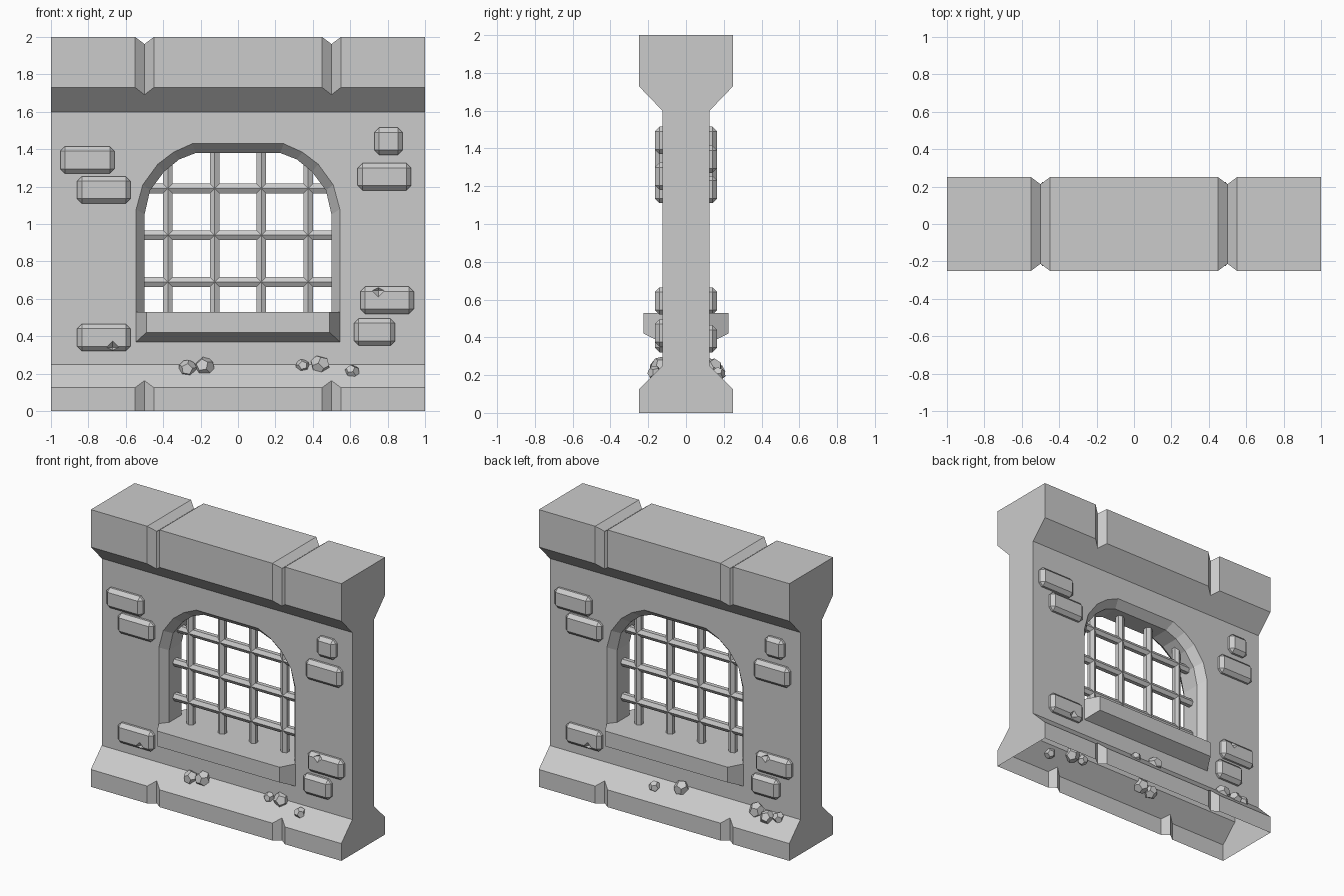
import bpy, bmesh, math, random
from mathutils import Vector, Matrix

if "Cube" in bpy.data.objects:
    bpy.data.objects.remove(bpy.data.objects["Cube"])

random.seed(4)


def to_object(name, bm):
    bmesh.ops.recalc_face_normals(bm, faces=bm.faces[:])
    me = bpy.data.meshes.new(name)
    bm.to_mesh(me)
    bm.free()
    ob = bpy.data.objects.new(name, me)
    bpy.context.collection.objects.link(ob)
    return ob


def loft(name, rings):
    """Skin equal-length rings of points and cap both ends."""
    bm = bmesh.new()
    vs = [[bm.verts.new(p) for p in r] for r in rings]
    n = len(rings[0])
    for a, b in zip(vs, vs[1:]):
        for i in range(n):
            j = (i + 1) % n
            bm.faces.new((a[i], a[j], b[j], b[i]))
    bm.faces.new(vs[0])
    bm.faces.new(vs[-1])
    return to_object(name, bm)


def cut(ob, cutters):
    """Boolean-subtract the cutters, bake the result, remove the cutters."""
    for c in cutters:
        c.hide_render = True
        m = ob.modifiers.new("cut", 'BOOLEAN')
        m.operation, m.solver, m.object = 'DIFFERENCE', 'EXACT', c
    bpy.context.view_layer.update()
    dg = bpy.context.evaluated_depsgraph_get()
    me = bpy.data.meshes.new_from_object(ob.evaluated_get(dg))
    ob.modifiers.clear()
    ob.data = me
    for c in cutters:
        bpy.data.objects.remove(c)


# Wall: side profile extruded along x
half = [(.25, 0), (.25, .125), (.125, .25), (.125, 1.6), (.25, 1.73), (.25, 2)]
profile = half + [(-y, z) for y, z in reversed(half)]
wall = loft("wall", [[(x, y, z) for y, z in profile] for x in (-1, 1)])

# Window opening with chamfered rim
outer = [(.545, .40), (.545, 1.08), (.51, 1.21), (.43, 1.32), (.345, 1.385), (.245, 1.43)]
inner = [(.50, .45), (.50, 1.05), (.47, 1.18), (.395, 1.28), (.315, 1.345), (.225, 1.38)]


def arch(pts, y):
    return [(x, y, z) for x, z in pts + [(-x, z) for x, z in reversed(pts)]]


cutters = [loft("window_cutter", [arch(outer, -.126), arch(inner, -.07),
                                  arch(inner, .07), arch(outer, .126)])]

# V grooves between the coping and plinth blocks
W, D = .05, .0375
for x in (-.5, .5):
    for y in (-.25, .25):
        cutters.append(loft("groove_cutter", [
            [(x - W, y, z), (x, y - D, z), (x + W, y, z), (x, y + D, z)] for z in (-.1, 2.1)]))
    cutters.append(loft("groove_cutter", [
        [(x - W, y, 2), (x, y, 2 - D), (x + W, y, 2), (x, y, 2 + D)] for y in (-.4, .4)]))
cut(wall, cutters)

# The underside is open
bm = bmesh.new()
bm.from_mesh(wall.data)
bmesh.ops.delete(bm, geom=[f for f in bm.faces if all(v.co.z < .001 for v in f.verts)],
                 context='FACES')
bm.to_mesh(wall.data)
bm.free()

# Window sill, tapered on both faces
loft("sill", [[(-w, y, z), (w, y, z), (w, y, .53), (-w, y, .53)]
              for y, w, z in ((-.225, .49, .42), (-.125, .545, .37),
                              (.125, .545, .37), (.225, .49, .42))])


# Grille bars
def bar(name, centre, length, rot):
    bm = bmesh.new()
    bmesh.ops.create_cone(bm, cap_ends=True, segments=6, radius1=.03, radius2=.03, depth=length,
                          matrix=Matrix.Translation(centre) @ rot)
    return to_object(name, bm)


for x, top in ((-.375, 1.34), (-.125, 1.41), (.125, 1.41), (.375, 1.34)):
    bar("vertical_bar", (x, 0, (top + .48) / 2), top - .48, Matrix())
for z in (.69, .94, 1.19):
    bar("horizontal_bar", (0, 0, z), 1.06 if z < 1.1 else 1.02,
        Matrix.Rotation(math.pi / 2, 4, 'Y') @ Matrix.Rotation(math.pi / 2, 4, 'Z')
        @ Matrix.Rotation(math.pi / 2, 4, 'Z'))


# Raised bricks: x0, x1, z0, z1, chip position
def brick(x0, x1, z0, z1, chip, side):
    bm = bmesh.new()
    bmesh.ops.create_cube(bm, size=1, matrix=Matrix.Translation(
        ((x0 + x1) / 2, -.1225, (z0 + z1) / 2)) @ Matrix.Diagonal((x1 - x0, .085, z1 - z0, 1)))
    bmesh.ops.bevel(bm, geom=bm.edges[:], offset=.025, segments=1, affect='EDGES')
    ob = to_object("raised_brick", bm)
    if chip:
        bm = bmesh.new()
        bmesh.ops.create_cone(bm, cap_ends=True, segments=4, radius1=.05, radius2=0, depth=.05,
                              matrix=Matrix.Translation((chip[0], -.155, chip[1]))
                              @ Matrix.Rotation(-math.pi / 2, 4, 'X'))
        cut(ob, [to_object("chip_cutter", bm)])
    if side:
        ob.data.transform(Matrix.Rotation(math.pi, 4, 'Z'))


bricks = [(-.95, -.66, 1.27, 1.415, None), (-.86, -.575, 1.11, 1.255, None),
          (.73, .88, 1.37, 1.515, None), (.64, .925, 1.18, 1.325, None),
          (.655, .94, .52, .665, (.75, .645)), (.62, .84, .35, .495, None),
          (-.86, -.575, .32, .465, (-.67, .34))]
for b in bricks:
    for side in (0, 1):
        brick(*b, side)


# Rubble: twelve-sided stones lying on the plinth slope
def stone(x, z, r, side):
    g = (1 + 5 ** .5) / 2
    s = (-1, 1)
    pts = [Vector((a, b, c)) for a in s for b in s for c in s]
    for a in s:
        for b in s:
            p = (0, a / g, b * g)
            pts += [Vector(p[i:] + p[:i]) for i in range(3)]
    rot = Matrix.Rotation(random.uniform(0, 6), 3, 'Y') @ Matrix.Rotation(random.uniform(0, 6), 3, 'X')
    bm = bmesh.new()
    for p in pts:
        q = rot @ (p * (r / 3 ** .5))
        bm.verts.new(q + Vector((x, z - .375, z)))
    bmesh.ops.convex_hull(bm, input=bm.verts[:])
    bmesh.ops.dissolve_limit(bm, angle_limit=.05, verts=bm.verts[:], edges=bm.edges[:])
    ob = to_object("rubble_stone", bm)
    if side:
        ob.data.transform(Matrix.Rotation(math.pi, 4, 'Z'))


for side, rocks in enumerate((
        ((-.27, .225, .05), (-.18, .235, .055), (.345, .24, .038), (.44, .245, .055), (.61, .21, .04)),
        ((-.13, .205, .04), (.065, .235, .055), (.665, .235, .055), (.76, .215, .05), (.84, .23, .04)))):
    for x, z, r in rocks:
        stone(x, z, r, side)
